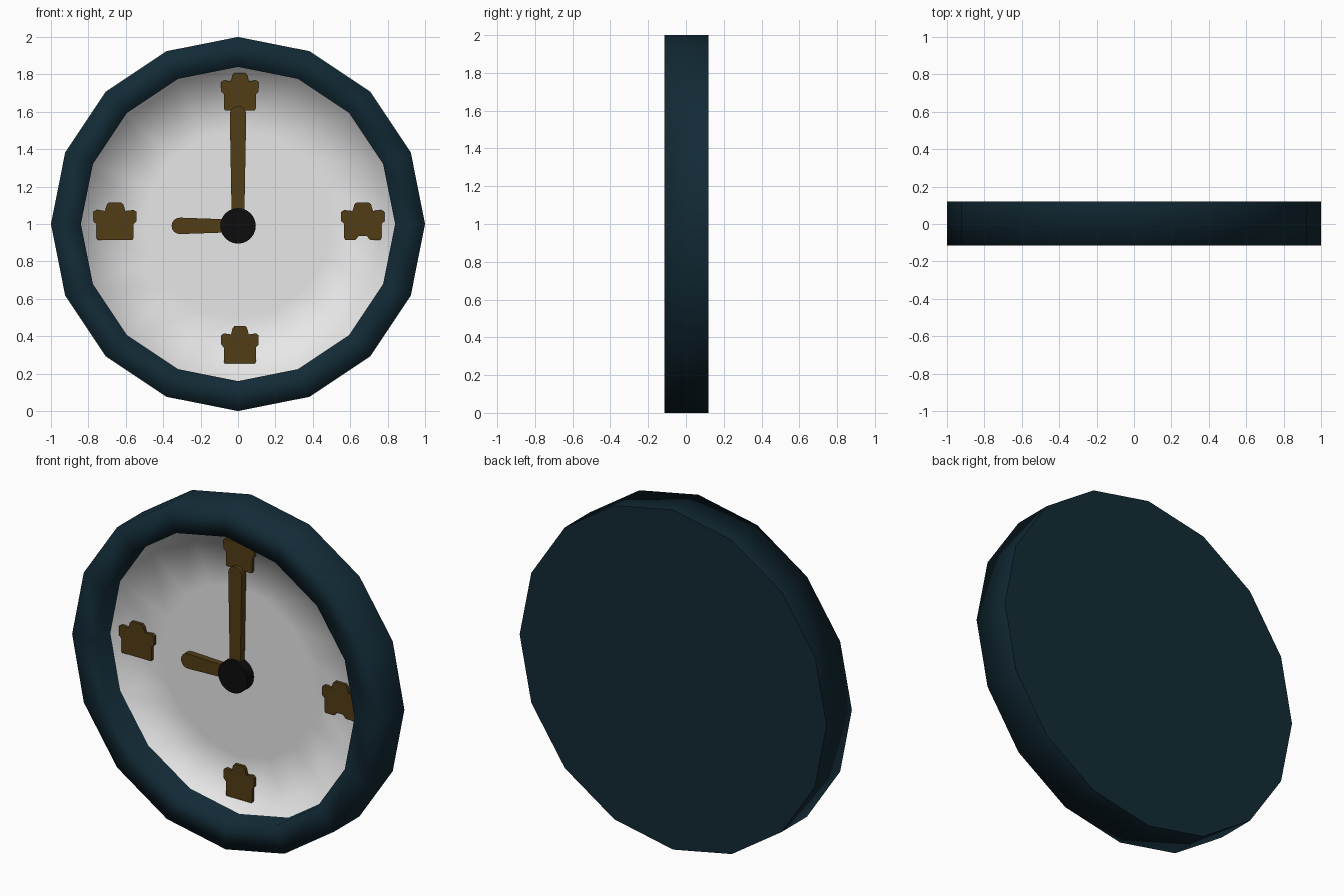
import bpy, bmesh, math

if "Cube" in bpy.data.objects:
    bpy.data.objects.remove(bpy.data.objects["Cube"])

def mat(name, rgb):
    m = bpy.data.materials.new(name)
    m.diffuse_color = (*rgb, 1)
    m.use_nodes = True
    m.node_tree.nodes["Principled BSDF"].inputs["Base Color"].default_value = m.diffuse_color
    return m

TEAL = mat("dark_teal", (0.006, 0.023, 0.036))
WHITE = mat("white", (0.8, 0.8, 0.8))
GOLD = mat("dark_gold", (0.085, 0.048, 0.008))
BLACK = mat("black", (0.004, 0.004, 0.004))

def finish(name, bm, mats):
    bmesh.ops.recalc_face_normals(bm, faces=bm.faces)
    me = bpy.data.meshes.new(name)
    bm.to_mesh(me)
    bm.free()
    for m in mats:
        me.materials.append(m)
    ob = bpy.data.objects.new(name, me)
    bpy.context.collection.objects.link(ob)
    return ob

def plate(name, outline, y0, y1, material):
    """Extrude an x/z outline from y0 (front) to y1 (back)."""
    bm = bmesh.new()
    a = [bm.verts.new((x, y0, z)) for x, z in outline]
    b = [bm.verts.new((x, y1, z)) for x, z in outline]
    bm.faces.new(a)
    bm.faces.new(b)
    n = len(a)
    for i in range(n):
        j = (i + 1) % n
        bm.faces.new((a[i], a[j], b[j], b[i]))
    return finish(name, bm, [material])

# Case and dial: one 16-sided lathe, from back centre round to dial centre
N = 16
FACE = 0.012
profile = [(1.0, 0.12), (1.0, -0.115), (0.84, -0.115), (0.84, FACE), (0.5, FACE)]
bm = bmesh.new()
rings = [[bm.verts.new((r * math.cos(2 * math.pi * i / N), y,
                        1 + r * math.sin(2 * math.pi * i / N)))
          for i in range(N)] for r, y in profile]
back = bm.faces.new(rings[0])
dial = bm.faces.new(rings[-1])
dial.material_index = 1
dial.smooth = True
for k in range(len(rings) - 1):
    for i in range(N):
        j = (i + 1) % N
        f = bm.faces.new((rings[k][i], rings[k][j], rings[k + 1][j], rings[k + 1][i]))
        f.smooth = True
        f.material_index = 1 if k == 3 else 0
finish("clock_case", bm, [TEAL, WHITE])

# Hour markers: small stepped, crown-like plates
half = [(0.085, -0.1), (0.09, -0.09), (0.09, -0.015), (0.105, 0.0), (0.105, 0.05),
        (0.09, 0.06), (0.05, 0.055), (0.04, 0.09), (0.03, 0.1)]
crown = half + [(-x, z) for x, z in reversed(half)]
for name, cx, cz, sx in [("marker_top", 0.01, 1.708, 0.95), ("marker_bottom", 0.01, 0.355, 0.95),
                         ("marker_left", -0.657, 1.015, 1.1)]:
    plate(name, [(cx + x * sx, cz + z) for x, z in crown], -0.006, FACE + 0.005, GOLD)
# right marker has a notched lower edge
notched = half + [(-x, z) for x, z in reversed(half)] + [(-0.035, -0.1), (-0.02, -0.08), (0.02, -0.08), (0.035, -0.1)]
plate("marker_right", [(0.667 + x * 1.1, 1.015 + z) for x, z in notched], -0.006, FACE + 0.005, GOLD)

# Hands: tapered bars with rounded tips, pivoting on the hub
def hand(name, length, angle, y0):
    r = 0.044
    pts = [(0.033, 0), (r, length - r)]
    pts += [(r * math.cos(t * math.pi / 8), length - r + r * math.sin(t * math.pi / 8)) for t in range(1, 8)]
    pts += [(-r, length - r), (-0.033, 0)]
    c, s = math.cos(angle), math.sin(angle)
    plate(name, [(x * c - z * s, 0.99 + x * s + z * c) for x, z in pts], y0, FACE, GOLD)

hand("minute_hand", 0.64, 0, -0.028)
hand("hour_hand", 0.355, math.pi / 2, -0.024)

# Hub
plate("hub", [(0.095 * math.cos(i * math.pi / 12), 0.99 + 0.095 * math.sin(i * math.pi / 12))
              for i in range(24)], -0.05, FACE, BLACK)
